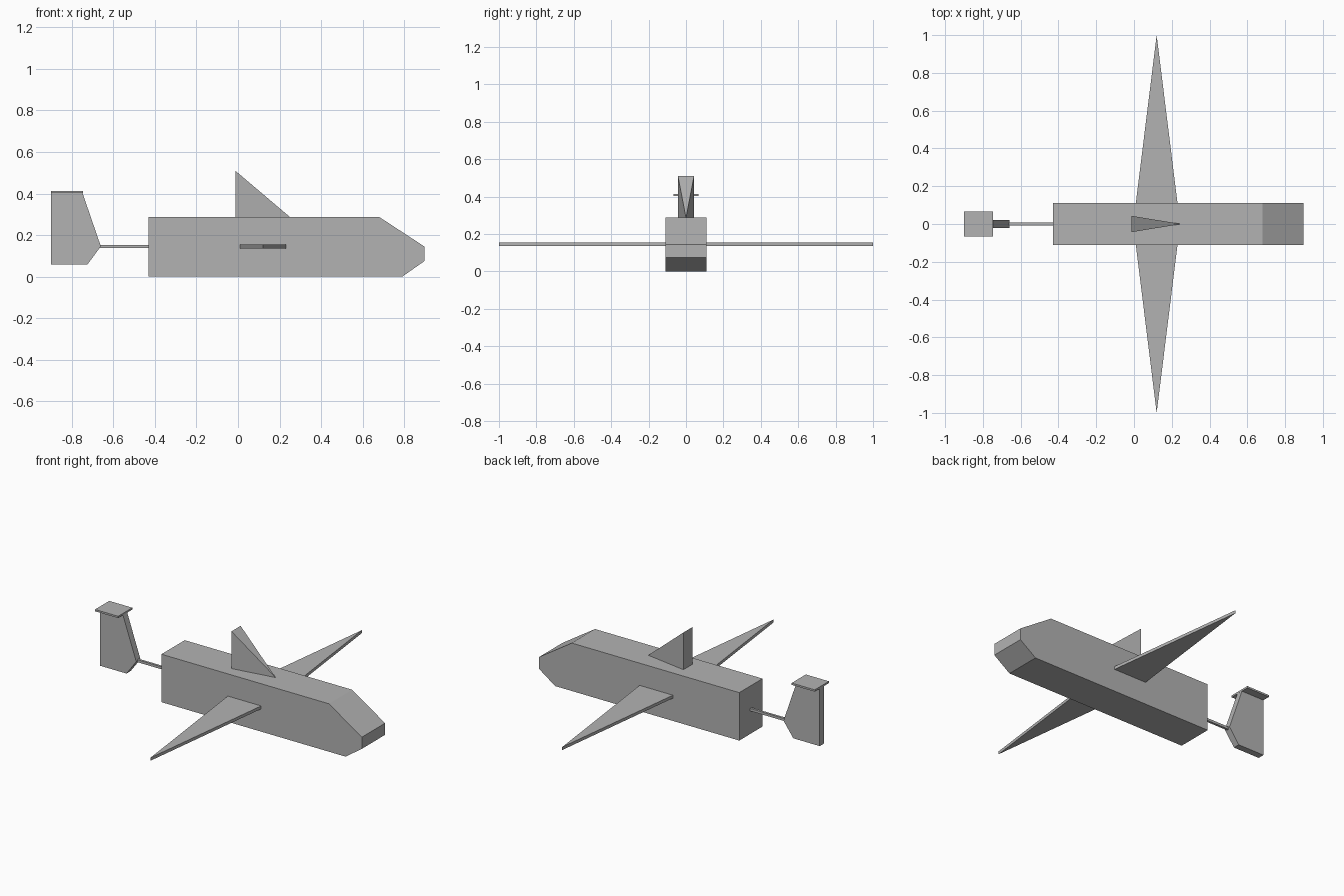
import bpy
import bmesh
from mathutils import Vector

cube = bpy.data.objects.get("Cube")
if cube:
    bpy.data.objects.remove(cube, do_unlink=True)

grey = bpy.data.materials.new("plain grey")
grey.use_nodes = True
colour = (0.45, 0.45, 0.45, 1)
grey.diffuse_color = colour
grey.node_tree.nodes["Principled BSDF"].inputs["Base Color"].default_value = colour


def finish(name, bm):
    bmesh.ops.recalc_face_normals(bm, faces=bm.faces)
    mesh = bpy.data.meshes.new(name)
    bm.to_mesh(mesh)
    bm.free()
    mesh.materials.append(grey)
    obj = bpy.data.objects.new(name, mesh)
    bpy.context.collection.objects.link(obj)
    return obj


def prism(name, outline, direction):
    """Extrude a flat outline along a direction."""
    bm = bmesh.new()
    face = bm.faces.new([bm.verts.new(p) for p in outline])
    result = bmesh.ops.extrude_face_region(bm, geom=[face])
    moved = [g for g in result["geom"] if isinstance(g, bmesh.types.BMVert)]
    bmesh.ops.translate(bm, verts=moved, vec=Vector(direction))
    return finish(name, bm)


def side_prism(name, profile, half_width):
    """Side profile in x and z, given thickness across y."""
    return prism(name, [(x, -half_width, z) for x, z in profile],
                 (0, 2 * half_width, 0))


def box(name, x0, x1, half_width, z0, z1):
    return side_prism(name, [(x0, z0), (x1, z0), (x1, z1), (x0, z1)], half_width)


# Fuselage with chamfered nose
side_prism("fuselage", [(-0.43, 0), (0.79, 0), (0.897, 0.075), (0.897, 0.145),
                        (0.68, 0.287), (-0.43, 0.287)], 0.11)

# Thin diamond wing spanning both sides
prism("wing", [(-0.004, 0, 0.136), (0.12, -1, 0.136),
               (0.244, 0, 0.136), (0.12, 1, 0.136)], (0, 0, 0.018))

# Dorsal fin: upright rear panel tapering to a point ahead
bm = bmesh.new()
low_r, low_l, top_l, top_r, tip = [bm.verts.new(p) for p in (
    (-0.013, -0.043, 0.287), (-0.013, 0.043, 0.287),
    (-0.013, 0.043, 0.51), (-0.013, -0.043, 0.51), (0.25, 0, 0.287))]
rear = (low_r, low_l, top_l, top_r)
bm.faces.new(rear)
for a, b in zip(rear, rear[1:] + rear[:1]):
    bm.faces.new((a, b, tip))
finish("dorsal_fin", bm)

# Tail boom, tail fin and the plate capping it
box("tail_boom", -0.665, -0.43, 0.007, 0.138, 0.153)
side_prism("tail_fin", [(-0.9, 0.058), (-0.725, 0.058), (-0.66, 0.146),
                        (-0.748, 0.402), (-0.9, 0.402)], 0.02)
box("tail_plate", -0.9, -0.747, 0.067, 0.402, 0.413)
